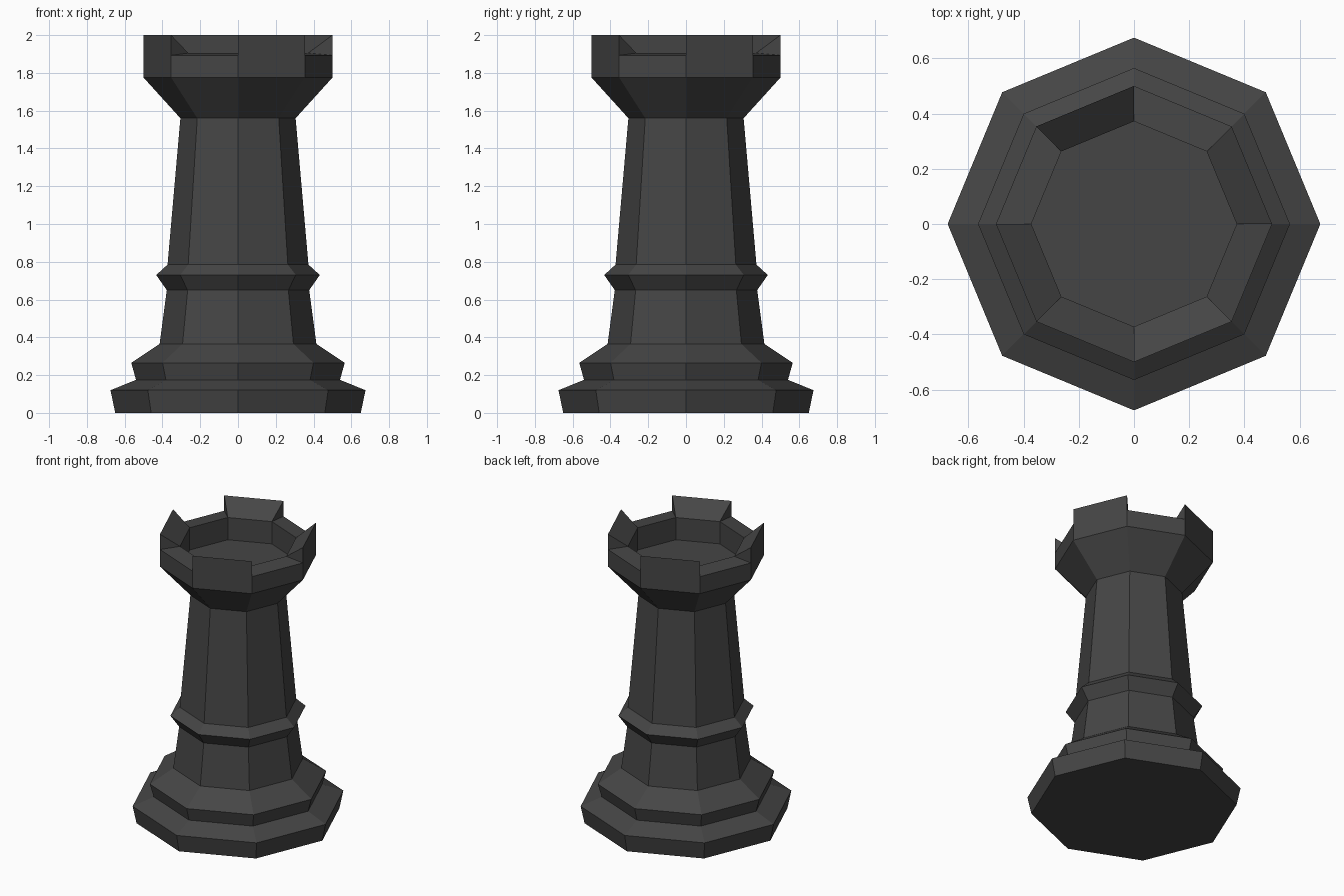
import bpy, bmesh
from math import cos, sin, pi

if "Cube" in bpy.data.objects:
    bpy.data.objects.remove(bpy.data.objects["Cube"])

SIDES = 8

# (radius, height) from the base up the outside, over the rim and down to the sunken floor
PROFILE = [(0.65, 0), (0.675, 0.12), (0.54, 0.175), (0.565, 0.265),
           (0.415, 0.365), (0.377, 0.65), (0.433, 0.73), (0.373, 0.785),
           (0.305, 1.56), (0.50, 1.775), (0.50, 1.893),
           (0.372, 1.905), (0.372, 1.75)]
RIM = 10          # profile step that forms the top of the wall
TOP = 2.0


def point(bm, r, i, z):
    a = 2 * pi * i / SIDES
    return bm.verts.new((r * cos(a), r * sin(a), z))


dark = bpy.data.materials.new("dark_grey")
dark.diffuse_color = (0.06, 0.06, 0.06, 1)
dark.use_nodes = True
dark.node_tree.nodes["Principled BSDF"].inputs["Base Color"].default_value = dark.diffuse_color

# Turned octagonal body
bm = bmesh.new()
rings = [[point(bm, r, i, z) for i in range(SIDES)] for r, z in PROFILE]
bm.faces.new(rings[0][::-1])
bm.faces.new(rings[-1])
for k, (lo, hi) in enumerate(zip(rings, rings[1:])):
    for i in range(SIDES):
        j = (i + 1) % SIDES
        if k == RIM and i % 2 == 0:
            # Battlement wedge on every other side, sloping inward
            a, b = point(bm, 0.50, i, TOP), point(bm, 0.50, i + 1, TOP)
            bm.faces.new((lo[i], lo[j], b, a))
            bm.faces.new((a, b, hi[j], hi[i]))
            bm.faces.new((lo[i], a, hi[i]))
            bm.faces.new((lo[j], hi[j], b))
        else:
            bm.faces.new((lo[i], lo[j], hi[j], hi[i]))

mesh = bpy.data.meshes.new("tower_piece")
bm.to_mesh(mesh)
bm.free()
mesh.materials.append(dark)
tower = bpy.data.objects.new("tower_piece", mesh)
bpy.context.collection.objects.link(tower)
